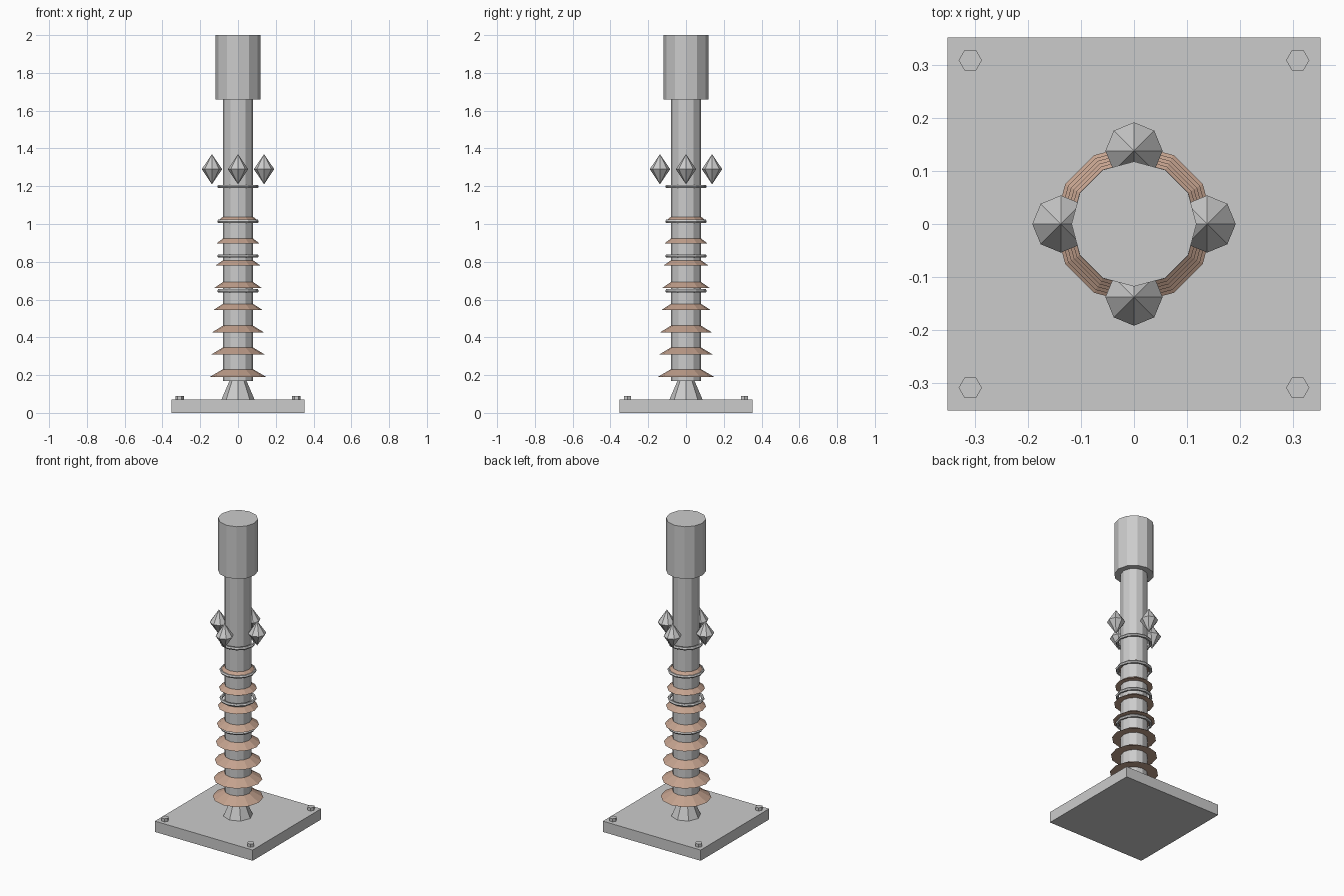
import bpy, bmesh
from math import cos, sin, pi

if "Cube" in bpy.data.objects:
    bpy.data.objects.remove(bpy.data.objects["Cube"])

ceramic = bpy.data.materials.new("ceramic")
ceramic.diffuse_color = (0.55, 0.36, 0.27, 1)
ceramic.use_nodes = True
ceramic.node_tree.nodes["Principled BSDF"].inputs["Base Color"].default_value = ceramic.diffuse_color


def lathe(name, profile, sides, loc=(0, 0, 0), mat=None, closed=False):
    """Spin (radius, z) points around z; radius 0 makes a tip, open ends are capped."""
    bm = bmesh.new()
    rings = []
    for r, z in profile:
        if r == 0:
            rings.append([bm.verts.new((0, 0, z))] * sides)
        else:
            rings.append([bm.verts.new((r * cos(2 * pi * k / sides), r * sin(2 * pi * k / sides), z))
                          for k in range(sides)])
    pairs = list(zip(rings, rings[1:]))
    if closed:
        pairs.append((rings[-1], rings[0]))
    for a, b in pairs:
        for k in range(sides):
            j = (k + 1) % sides
            bm.faces.new(list(dict.fromkeys((a[k], a[j], b[j], b[k]))))
    if not closed:
        for (r, _), ring in ((profile[0], rings[0]), (profile[-1], rings[-1])):
            if r > 0:
                bm.faces.new(ring)
    bmesh.ops.recalc_face_normals(bm, faces=bm.faces)
    me = bpy.data.meshes.new(name)
    bm.to_mesh(me)
    bm.free()
    ob = bpy.data.objects.new(name, me)
    ob.location = loc
    if mat:
        me.materials.append(mat)
    bpy.context.collection.objects.link(ob)
    return ob


# Square base plate with a hex bolt in each corner
bpy.ops.mesh.primitive_cube_add(size=1, location=(0, 0, 0.035))
base = bpy.context.object
base.name = "base_plate"
base.scale = (0.704, 0.704, 0.07)
for i, (sx, sy) in enumerate([(-1, -1), (1, -1), (1, 1), (-1, 1)]):
    lathe(f"bolt_{i + 1}", [(0.022, 0.07), (0.022, 0.09)], 6, (sx * 0.309, sy * 0.309, 0))

# Foot cone, column and top cylinder
lathe("foot_cone", [(0.088, 0.07), (0.044, 0.172)], 8)
lathe("column", [(0.08, 0.17), (0.08, 1.67)], 12)
lathe("top_cylinder", [(0.118, 1.66), (0.118, 2.0)], 12)

# Insulator skirts, shrinking upward
for i in range(8):
    t = i / 7
    z = 0.19 + 0.118 * i
    lathe(f"insulator_skirt_{i + 1}",
          [(0.15 - 0.044 * t, z), (0.078, z + 0.042 - 0.018 * t)], 12, mat=ceramic)

# Thin metal rings
ring = [(0.1 + 0.01 * cos(k * pi / 3), 0.01 * sin(k * pi / 3)) for k in range(6)]
for i in range(4):
    lathe(f"metal_ring_{i + 1}", ring, 12, (0, 0, 0.646 + 0.184 * i), closed=True)

# Four floating crystals around the column
for i in range(4):
    a = i * pi / 2
    lathe(f"crystal_{i + 1}", [(0, -0.08), (0.054, 0), (0, 0.08)], 8,
          (0.138 * cos(a), 0.138 * sin(a), 1.29))
